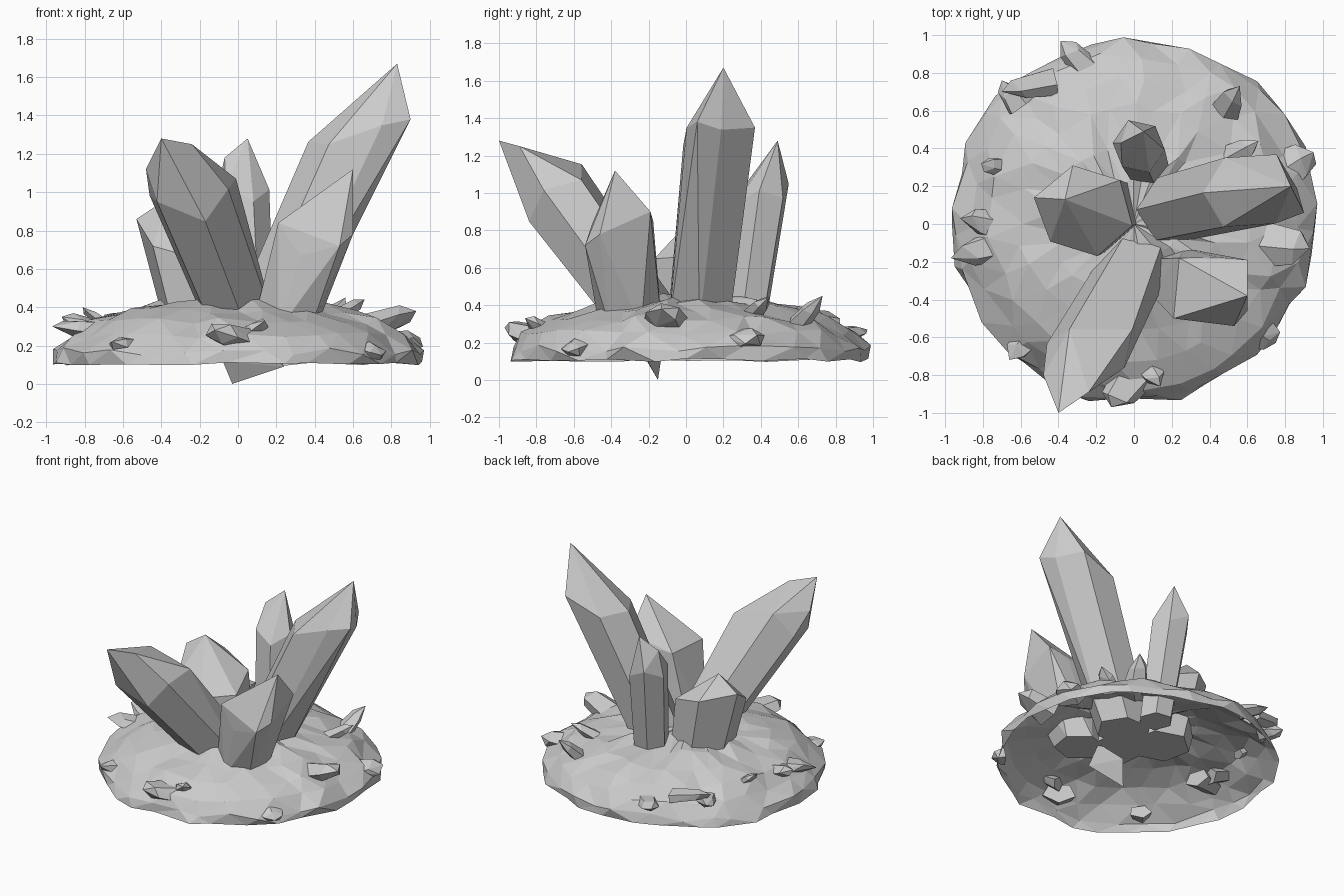
import bpy, bmesh, math, random
from mathutils import Vector

if "Cube" in bpy.data.objects:
    bpy.data.objects.remove(bpy.data.objects["Cube"])

random.seed(4)


def finish(name, bm):
    bmesh.ops.recalc_face_normals(bm, faces=bm.faces)
    me = bpy.data.meshes.new(name)
    bm.to_mesh(me)
    bm.free()
    ob = bpy.data.objects.new(name, me)
    bpy.context.collection.objects.link(ob)
    return ob


def hull(name, pts):
    bm = bmesh.new()
    for p in pts:
        bm.verts.new(p)
    res = bmesh.ops.convex_hull(bm, input=bm.verts)
    junk = {g for g in res["geom_interior"] + res["geom_unused"]
            if isinstance(g, bmesh.types.BMVert)}
    bmesh.ops.delete(bm, geom=list(junk), context='VERTS')
    bmesh.ops.dissolve_limit(bm, angle_limit=math.radians(4),
                             verts=bm.verts, edges=bm.edges)
    return finish(name, bm)


def crystal(name, centre, lean, r_low, r_high, phase, shoulder, tips, bottom=0.28):
    """Leaning hexagonal prism cut by a sloped shoulder plane, then pointed.
    centre is the axis position at z = 0.42, lean is dx/dz and dy/dz."""
    d = Vector((*lean, 1))
    q = d.to_track_quat('Z', 'Y')
    base = Vector((*centre, 0.42))
    z0, gx, gy, wobble = shoulder
    low, high = base + d * (bottom - 0.42), base + d * (z0 - 0.42)
    pts = [Vector(t) for t in tips]
    for i in range(6):
        a = phase + i * math.tau / 6
        o = q @ Vector((math.cos(a), math.sin(a), 0))
        p = low + o * r_low
        pts.append(p - d * (p.z - bottom))
        p = high + o * r_high
        flat = p - d * (p.z - z0)
        rise = gx * (flat.x - high.x) + gy * (flat.y - high.y) + wobble * (-1) ** i
        pts.append(flat + d * rise)
    hull(name, pts)


# Large crystals
crystal("tall_crystal", (0.21, 0.08), (0.46, 0.11), 0.185, 0.21, 0.3,
        (1.3, 0.25, 0.0, -0.02), [(0.83, 0.2, 1.67), (0.9, 0.06, 1.38)])
crystal("front_crystal", (-0.03, -0.28), (-0.39, -0.72), 0.18, 0.215, 0.2,
        (1.0, 0.0, 0.45, 0.04),
        [(-0.4, -1.0, 1.28), (-0.24, -0.89, 1.25), (-0.48, -0.8, 1.12), (-0.01, -0.56, 1.07)])
crystal("short_crystal", (0.28, -0.31), (0.3, -0.1), 0.17, 0.18, 0.15,
        (0.76, -0.1, 0.35, 0.03),
        [(0.6, -0.38, 1.12), (0.6, -0.19, 0.9), (0.6, -0.46, 0.78), (0.53, -0.54, 0.72),
         (0.21, -0.5, 0.84), (0.24, -0.18, 0.84)])
crystal("back_crystal", (0.06, 0.33), (-0.06, 0.14), 0.12, 0.14, 0.5,
        (1.0, -0.1, 0.1, 0.03), [(0.05, 0.49, 1.28), (-0.07, 0.43, 1.18)])
crystal("wide_crystal", (-0.2, 0.07), (-0.19, 0.0), 0.21, 0.245, 0.2,
        (0.73, -0.2, 0.3, 0.0), [(-0.365, 0.13, 0.97), (-0.53, 0.14, 0.86)])

# Broken root hanging below the rock
hull("hanging_root", [(-0.03, -0.15, 0.0), (0.24, -0.2, 0.09), (-0.08, -0.22, 0.12),
                      (0.0, -0.12, 0.2), (0.15, -0.2, 0.3), (0.05, -0.28, 0.28)])

# Hollow rock dome: jittered rings, triangulated, open underneath
SEG = 28
profile = [(0.22, 0.445), (0.42, 0.425), (0.6, 0.38), (0.76, 0.325),
           (0.88, 0.25), (0.955, 0.17), (0.965, 0.105)]
bm = bmesh.new()
top = bm.verts.new((0, 0, 0.445))
rings = []
for k, (r, z) in enumerate(profile):
    rim = k == len(profile) - 1
    ring = []
    for i in range(SEG):
        a = (i + 0.5 * (k % 2) + random.uniform(-0.28, 0.28)) * math.tau / SEG
        rr = r + random.uniform(-0.03, 0.025)
        zz = z + random.uniform(-0.02, 0.02) * (0.5 if rim else 1)
        ring.append(bm.verts.new((rr * math.cos(a), rr * math.sin(a) + 0.022, zz)))
    rings.append(ring)
for i in range(SEG):
    j = (i + 1) % SEG
    bm.faces.new((top, rings[0][i], rings[0][j]))
    for k in range(len(rings) - 1):
        a, b = rings[k], rings[k + 1]
        if k % 2:
            bm.faces.new((a[i], b[i], b[j]))
            bm.faces.new((a[i], b[j], a[j]))
        else:
            bm.faces.new((a[i], b[i], a[j]))
            bm.faces.new((a[j], b[i], b[j]))
finish("rock_base", bm)


def shard(i, root, tip, r):
    """Small flattened crystal splinter from root to an off-centre point."""
    root, tip = Vector(root), Vector(tip)
    q = (tip - root).to_track_quat('Z', 'Y')
    pts = [tip]
    for s in range(5):
        a = s * math.tau / 5 + i
        o = q @ Vector((math.cos(a), 0.6 * math.sin(a), 0)) * r
        pts.append(root + o)
        pts.append(root.lerp(tip, random.uniform(0.45, 0.85)) + o * 0.75)
    hull(f"shard_{i + 1}", pts)


# Small shards around the rock: root, tip, radius
shards = [
    ((-0.42, 0.76, 0.3), (-0.7, 0.7, 0.36), 0.08),
    ((-0.25, 0.82, 0.24), (-0.39, 0.97, 0.27), 0.08),
    ((-0.6, 0.62, 0.28), (-0.7, 0.76, 0.3), 0.08),
    ((0.48, 0.6, 0.3), (0.56, 0.73, 0.45), 0.085),
    ((0.5, 0.35, 0.34), (0.66, 0.44, 0.44), 0.07),
    ((-0.68, 0.3, 0.3), (-0.81, 0.32, 0.4), 0.055),
    ((-0.64, -0.09, 0.27), (-0.97, -0.18, 0.3), 0.1),
    ((-0.7, -0.02, 0.27), (-0.92, 0.03, 0.35), 0.09),
    ((0.68, -0.1, 0.29), (0.93, -0.13, 0.38), 0.13),
    ((0.8, 0.28, 0.2), (0.95, 0.38, 0.24), 0.12),
    ((0.06, -0.74, 0.25), (0.14, -0.86, 0.33), 0.075),
    ((0.0, -0.8, 0.23), (-0.12, -0.97, 0.28), 0.12),
    ((-0.56, -0.6, 0.2), (-0.66, -0.72, 0.22), 0.08),
    ((0.68, -0.58, 0.17), (0.75, -0.63, 0.15), 0.09),
]
for i, s in enumerate(shards):
    shard(i, *s)
